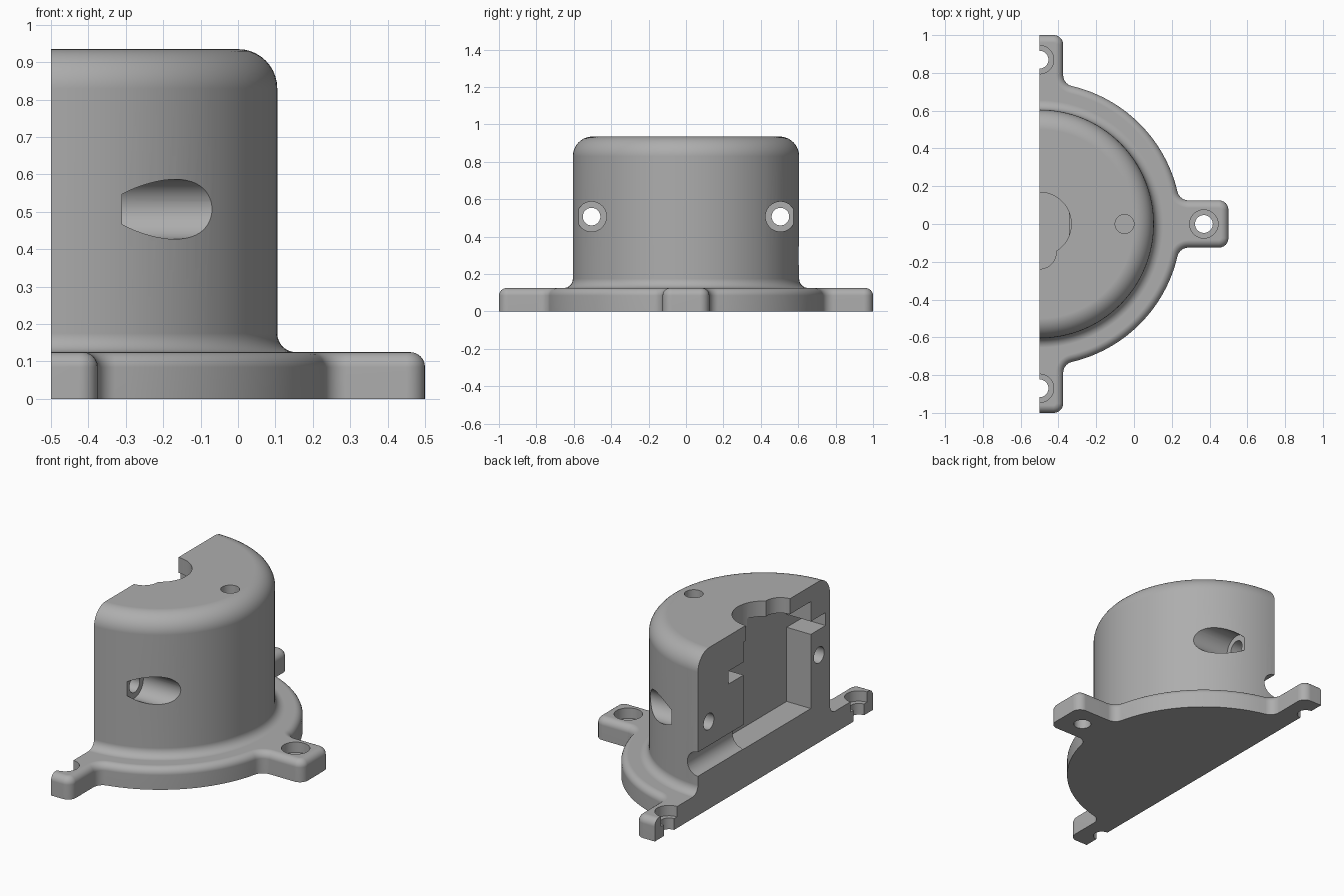
import bpy, bmesh, math
from math import sin, cos, pi, sqrt, atan2
from mathutils import Matrix, Vector

cube = bpy.data.objects.get("Cube")
if cube:
    bpy.data.objects.remove(cube, do_unlink=True)

AXIS = -0.5          # x of the housing axis, which is also the split plane
FLANGE_TOP = 0.125
HEIGHT = 0.935
BODY_R = 0.605

grey = bpy.data.materials.new("plain_grey")
grey.use_nodes = True
colour = (0.42, 0.42, 0.42, 1)
grey.diffuse_color = colour
grey.node_tree.nodes["Principled BSDF"].inputs["Base Color"].default_value = colour


def make_object(name, bm):
    bmesh.ops.recalc_face_normals(bm, faces=bm.faces)
    mesh = bpy.data.meshes.new(name)
    bm.to_mesh(mesh)
    bm.free()
    mesh.materials.append(grey)
    obj = bpy.data.objects.new(name, mesh)
    bpy.context.collection.objects.link(obj)
    return obj


def arc(cx, cy, r, a0, a1, n):
    return [(cx + r * cos(a0 + (a1 - a0) * i / n),
             cy + r * sin(a0 + (a1 - a0) * i / n)) for i in range(n + 1)]


def loft(name, loops):
    """Skin a stack of equal-length closed loops and cap both ends."""
    bm = bmesh.new()
    rings = [[bm.verts.new(p) for p in loop] for loop in loops]
    n = len(rings[0])
    for low, high in zip(rings, rings[1:]):
        for i in range(n):
            j = (i + 1) % n
            bm.faces.new((low[i], low[j], high[j], high[i]))
    bm.faces.new(rings[0][::-1])
    bm.faces.new(rings[-1])
    return make_object(name, bm)


def boolean(target, tool, operation):
    mod = target.modifiers.new(tool.name, 'BOOLEAN')
    mod.operation, mod.solver, mod.object = operation, 'EXACT', tool
    tool.hide_render = True
    bpy.context.view_layer.objects.active = target
    bpy.ops.object.modifier_apply(modifier=mod.name)
    bpy.data.objects.remove(tool, do_unlink=True)


def cut_box(name, low, high):
    bm = bmesh.new()
    low, high = Vector(low), Vector(high)
    bmesh.ops.create_cube(bm, size=1, matrix=Matrix.Translation((low + high) / 2)
                          @ Matrix.Diagonal((*(high - low), 1)))
    boolean(housing, make_object(name, bm), 'DIFFERENCE')


def cut_cylinder(name, start, end, r):
    bm = bmesh.new()
    start, end = Vector(start), Vector(end)
    way = end - start
    turn = way.to_track_quat('Z', 'Y').to_matrix().to_4x4()
    bmesh.ops.create_cone(bm, cap_ends=True, segments=48, radius1=r, radius2=r,
                          depth=way.length,
                          matrix=Matrix.Translation((start + end) / 2) @ turn)
    boolean(housing, make_object(name, bm), 'DIFFERENCE')


def flange_outline(inset, z):
    """Disc with four filleted lugs, shrunk by an inset."""
    disc, tip, half = 0.75 - inset, 1 - inset, 0.125 - inset
    corner, fillet = 0.05 - inset, 0.06 + inset
    fy = half + fillet
    fx = sqrt((disc + fillet) ** 2 - fy ** 2)
    a = atan2(fy, fx)
    eighth = arc(tip - corner, half - corner, corner, 0, pi / 2, 6)
    eighth += arc(fx, fy, fillet, 1.5 * pi, pi + a, 8)
    eighth += arc(0, 0, disc, a, pi / 4, 14)[1:]
    quarter = eighth + [(y, x) for x, y in eighth[-2::-1]]
    loop = []
    for k in range(4):
        c, s = cos(k * pi / 2), sin(k * pi / 2)
        loop += [(AXIS + c * x - s * y, s * x + c * y, z) for x, y in quarter]
    return loop


# Flange with rounded upper edge
EDGE = 0.04
layers = [(0, 0)] + [(EDGE * (1 - cos(t)), FLANGE_TOP - EDGE + EDGE * sin(t))
                     for t in (i * pi / 12 for i in range(7))]
housing = loft("housing", [flange_outline(d, z) for d, z in layers])

# Round body: concave root fillet and rounded shoulder
ROOT, SHOULDER = 0.05, 0.105
profile = [(BODY_R + ROOT, FLANGE_TOP / 2)]
profile += arc(BODY_R + ROOT, FLANGE_TOP + ROOT, ROOT, 1.5 * pi, pi, 8)
profile += arc(BODY_R - SHOULDER, HEIGHT - SHOULDER, SHOULDER, 0, pi / 2, 10)
SEG = 128
body = loft("round_body", [[(AXIS + r * cos(2 * pi * i / SEG), r * sin(2 * pi * i / SEG), z)
                            for i in range(SEG)] for r, z in profile])
boolean(housing, body, 'UNION')

# Split plane
cut_box("split", (-2, -2, -1), (AXIS, 2, 2))

# Motor pocket and the slot for its mounting ears
OUT = AXIS - 0.2
cut_box("motor_pocket", (OUT, -0.43, 0.225), (AXIS + 0.155, 0.187, 0.845))
cut_box("ear_slot", (OUT, -0.565, 0.655), (AXIS + 0.155, 0.325, 0.73))

# Shaft opening in the top, with its smaller side lobe
cut_cylinder("shaft_opening", (AXIS, 0, 0.8), (AXIS, 0, 1.1), 0.168)
cut_cylinder("shaft_lobe", (AXIS, -0.15, 0.8), (AXIS, -0.15, 1.1), 0.088)

# Cable channel to the back
cut_cylinder("cable_channel", (AXIS, 0.1, 0.297), (AXIS, 0.9, 0.297), 0.07)

# Shallow locating hole in the top
cut_cylinder("locating_hole", (-0.05, 0, HEIGHT - 0.05), (-0.05, 0, 1.1), 0.05)

# Clamping screw holes with counterbores
for y in (-0.505, 0.505):
    cut_cylinder("clamp_hole", (OUT, y, 0.507), (0.3, y, 0.507), 0.047)
    cut_cylinder("clamp_counterbore", (-0.31, y, 0.507), (0.3, y, 0.507), 0.08)

# Lug screw holes with counterbores
for x, y in ((AXIS + 0.87, 0), (AXIS, 0.87), (AXIS, -0.87)):
    cut_cylinder("lug_hole", (x, y, -0.2), (x, y, 0.4), 0.047)
    cut_cylinder("lug_counterbore", (x, y, 0.065), (x, y, 0.4), 0.075)

# Smooth curved surfaces, crisp edges
bpy.ops.object.select_all(action='DESELECT')
housing.select_set(True)
bpy.context.view_layer.objects.active = housing
bpy.ops.object.shade_smooth_by_angle(angle=math.radians(25))
weighted = housing.modifiers.new("weighted_normals", 'WEIGHTED_NORMAL')
weighted.keep_sharp = True
